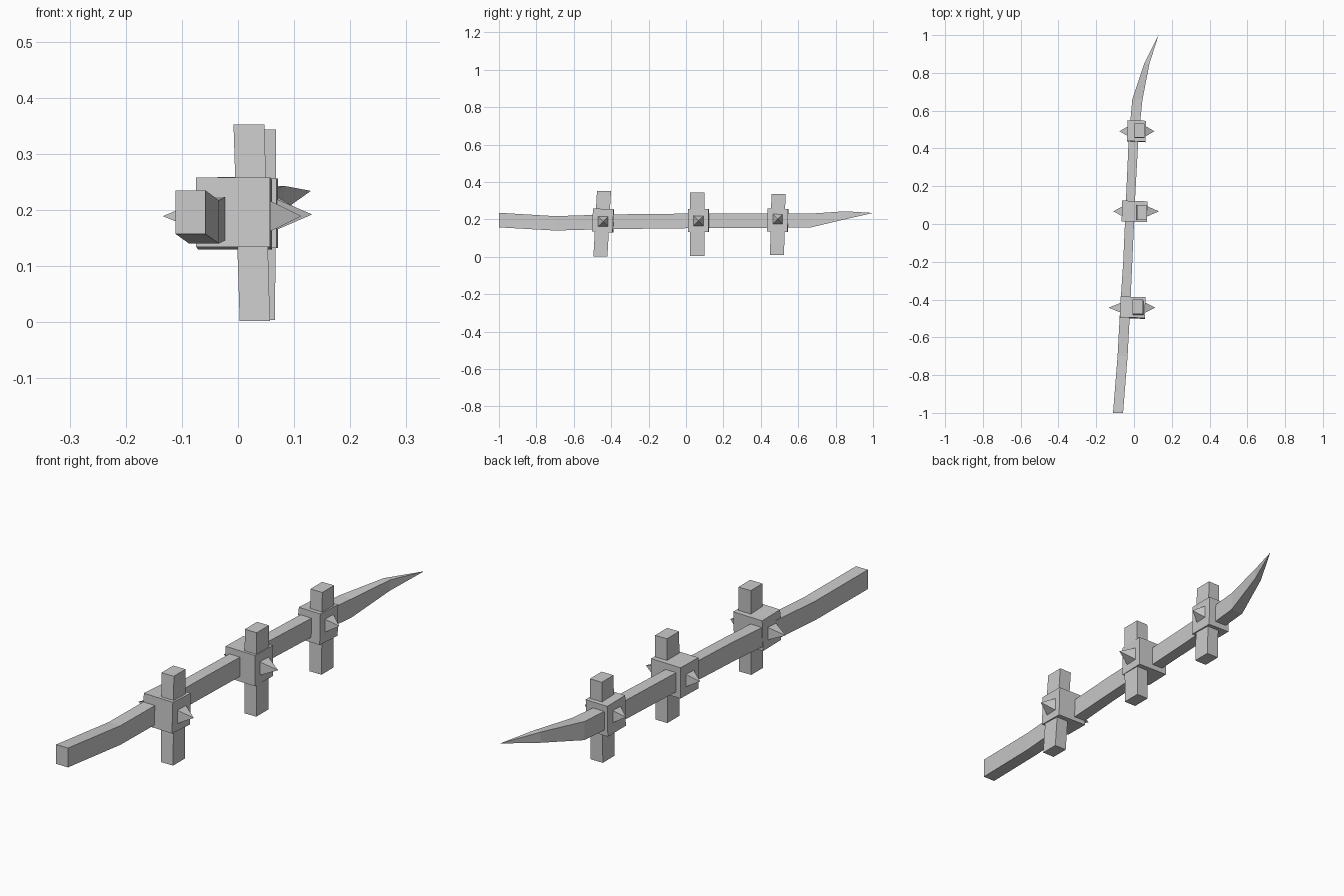
import bpy, bmesh
from mathutils import Matrix, Vector

if "Cube" in bpy.data.objects:
    bpy.data.objects.remove(bpy.data.objects["Cube"])


def finish(name, bm):
    bmesh.ops.recalc_face_normals(bm, faces=bm.faces)
    mesh = bpy.data.meshes.new(name)
    bm.to_mesh(mesh)
    bm.free()
    obj = bpy.data.objects.new(name, mesh)
    bpy.context.collection.objects.link(obj)
    return obj


def loft(name, sections, axis):
    """Skin rectangles given as (position, a0, a1, b0, b1) along an axis."""
    bm = bmesh.new()
    rings = []
    for p, a0, a1, b0, b1 in sections:
        ring = []
        for a, b in ((a0, b0), (a1, b0), (a1, b1), (a0, b1)):
            ring.append(bm.verts.new((a, p, b) if axis == 'Y' else (a, b, p)))
        rings.append(ring)
    for r, s in zip(rings, rings[1:]):
        for i in range(4):
            j = (i + 1) % 4
            bm.faces.new((r[i], r[j], s[j], s[i]))
    bm.faces.new(rings[0])
    bm.faces.new(rings[-1])
    bmesh.ops.remove_doubles(bm, verts=bm.verts, dist=0.0005)
    return finish(name, bm)


def block(name, centre, size, turn, tilt):
    bm = bmesh.new()
    m = (Matrix.Translation(centre) @ Matrix.Rotation(turn, 4, 'Z')
         @ Matrix.Rotation(tilt, 4, 'X') @ Matrix.Diagonal((*size, 1)))
    bmesh.ops.create_cube(bm, size=1, matrix=m)
    return finish(name, bm)


def spike(name, tip_x, base_x, y, z, half):
    bm = bmesh.new()
    base = [bm.verts.new((base_x, y + a * half, z + b * half))
            for a, b in ((-1, -1), (1, -1), (1, 1), (-1, 1))]
    tip = bm.verts.new((tip_x, y, z))
    bm.faces.new(base)
    for i in range(4):
        bm.faces.new((base[i], base[(i + 1) % 4], tip))
    return finish(name, bm)


# Long bent bar tapering to a curved point: y, x range, z range
loft("pointed_bar", [
    (-1.00, -0.111, -0.058, 0.157, 0.235),
    (-0.70, -0.087, -0.034, 0.140, 0.217),
    (-0.44, -0.073, -0.020, 0.147, 0.225),
    (-0.20, -0.057, -0.009, 0.150, 0.229),
    (0.14, -0.042, 0.006, 0.154, 0.231),
    (0.45, -0.028, 0.023, 0.155, 0.231),
    (0.66, -0.009, 0.045, 0.155, 0.230),
    (0.85, 0.054, 0.082, 0.200, 0.243),
    (1.00, 0.130, 0.130, 0.234, 0.234)], 'Y')

# Cross pegs beside the bar: bottom and top sections
pegs = [
    ((0.002, 0.003, 0.057, -0.495, -0.420), (0.352, -0.008, 0.047, -0.476, -0.401)),
    ((0.004, 0.013, 0.066, 0.022, 0.100), (0.343, 0.015, 0.068, 0.022, 0.100)),
    ((0.008, 0.004, 0.058, 0.449, 0.524), (0.336, 0.003, 0.056, 0.457, 0.532)),
]
# Binding blocks (centre x, y, z, width, tilt) and spikes (left tip, right tip, z)
blocks = [(-0.007, -0.443, 0.194, 0.132, -0.04),
          (0.003, 0.067, 0.194, 0.134, 0.0),
          (0.014, 0.491, 0.195, 0.098, -0.03)]
spikes = [(-0.134, 0.113, 0.189), (-0.110, 0.132, 0.192), (-0.077, 0.108, 0.201)]

for i in range(3):
    loft(f"cross_peg_{i + 1}", pegs[i], 'Z')
    x, y, z, w, tilt = blocks[i]
    block(f"binding_block_{i + 1}", Vector((x, y, z)), (w, 0.110, 0.124), -0.03, tilt)
    left, right, sz = spikes[i]
    spike(f"left_spike_{i + 1}", left, x - w / 2 + 0.005, y, sz, 0.027)
    spike(f"right_spike_{i + 1}", right, x + w / 2 - 0.005, y, sz, 0.029)
